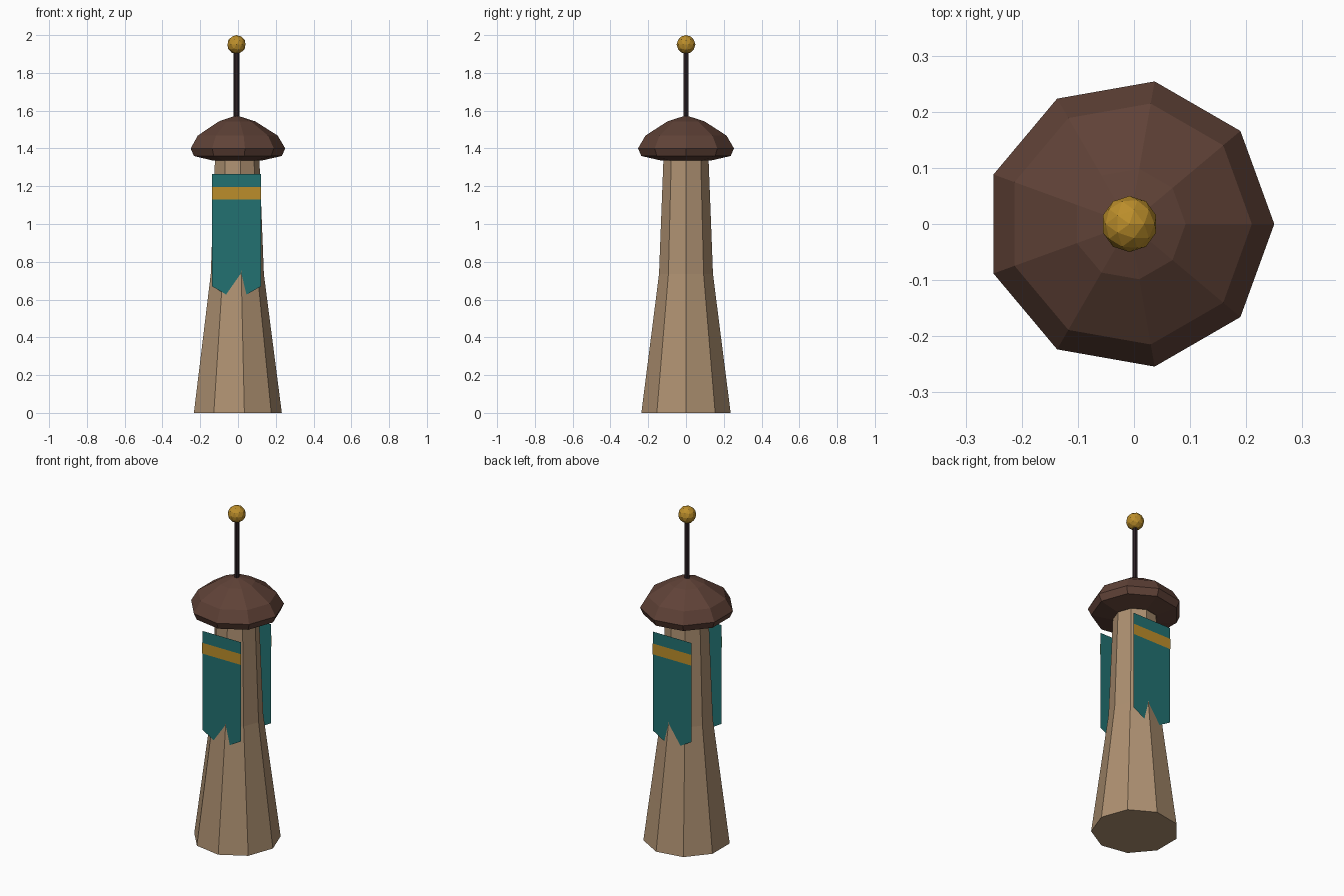
import bpy, bmesh, math
from mathutils import Matrix, Vector

if "Cube" in bpy.data.objects:
    bpy.data.objects.remove(bpy.data.objects["Cube"], do_unlink=True)

AXIS_X = -0.008   # the nine-sided tower sits slightly off the centre
SIDES = 9


def material(name, rgb):
    mat = bpy.data.materials.new(name)
    mat.use_nodes = True
    colour = (*rgb, 1.0)
    mat.diffuse_color = colour
    mat.node_tree.nodes["Principled BSDF"].inputs["Base Color"].default_value = colour
    return mat


stone = material("sandstone", (0.42, 0.28, 0.165))
tile = material("brown roof", (0.115, 0.054, 0.038))
iron = material("dark iron", (0.025, 0.015, 0.018))
cloth = material("teal cloth", (0.016, 0.165, 0.165))
gold = material("gold", (0.50, 0.27, 0.024))


def finish(bm, name, mat):
    mesh = bpy.data.meshes.new(name)
    bm.to_mesh(mesh)
    bm.free()
    mesh.materials.append(mat)
    obj = bpy.data.objects.new(name, mesh)
    obj.location.x = AXIS_X
    bpy.context.collection.objects.link(obj)
    return obj


def lathe(name, profile, sides, mat):
    """Stack rings of (radius, height), with caps on both ends."""
    bm = bmesh.new()
    rings = []
    for radius, z in profile:
        rings.append([bm.verts.new((radius * math.cos(math.tau * i / sides),
                                    radius * math.sin(math.tau * i / sides), z))
                      for i in range(sides)])
    for low, high in zip(rings, rings[1:]):
        for i in range(sides):
            j = (i + 1) % sides
            bm.faces.new((low[i], low[j], high[j], high[i]))
    bm.faces.new(rings[0][::-1])
    bm.faces.new(rings[-1])
    bmesh.ops.remove_doubles(bm, verts=bm.verts, dist=0.0005)
    bmesh.ops.recalc_face_normals(bm, faces=bm.faces)
    return finish(bm, name, mat)


def sheet(name, outline, distance, side, mat):
    """Flat cloth panel facing outward; side is -1 for front, 1 for back."""
    bm = bmesh.new()
    face = bm.faces.new([bm.verts.new((x, side * distance, z)) for x, z in outline])
    face.normal_update()
    if face.normal.y * side < 0:
        face.normal_flip()
    return finish(bm, name, mat)


# Tapered tower shaft
lathe("tower_shaft", [(0.24, 0), (0.205, 0.27), (0.145, 0.735), (0.121, 1.35)], SIDES, stone)

# Domed roof with an undercut rim
lathe("roof", [(0.13, 1.335), (0.24, 1.36), (0.258, 1.40), (0.218, 1.468),
               (0.10, 1.543), (0.0001, 1.575)], SIDES, tile)

# Mast and ball finial
lathe("mast", [(0.015, 1.55), (0.015, 1.93)], 6, iron)
bm = bmesh.new()
bmesh.ops.create_icosphere(bm, subdivisions=2, radius=0.05,
                           matrix=Matrix.Translation(Vector((0, 0, 1.95))))
finish(bm, "finial_ball", gold)

# Pointed banners with a stripe, front and back
HALF = 0.129
for label, side in (("front", -1), ("back", 1)):
    sheet(label + "_banner", [(-HALF, 1.265), (HALF, 1.265), (HALF, 0.67),
                              (0, 0.595), (-HALF, 0.67)], 0.142, side, cloth)
    sheet(label + "_banner_stripe", [(-HALF, 1.195), (HALF, 1.195),
                                     (HALF, 1.13), (-HALF, 1.13)], 0.145, side, gold)
